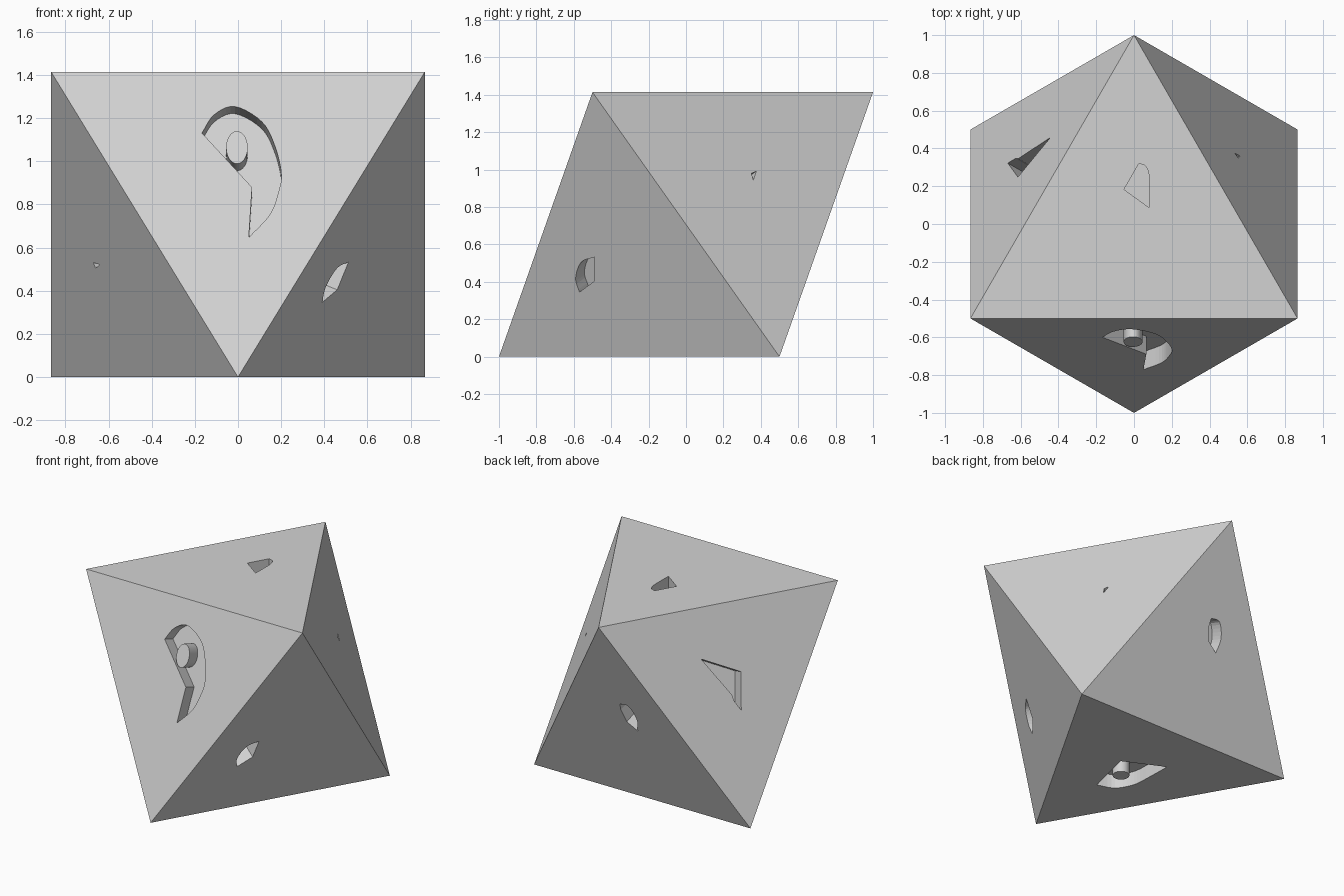
import bpy, bmesh, math
from mathutils import Vector, Matrix

cube = bpy.data.objects.get("Cube")
if cube:
    bpy.data.objects.remove(cube, do_unlink=True)

grey = bpy.data.materials.new("light_grey")
grey.use_nodes = True
colour = (0.65, 0.65, 0.65, 1)
grey.diffuse_color = colour
grey.node_tree.nodes["Principled BSDF"].inputs["Base Color"].default_value = colour

HEIGHT = math.sqrt(2)
DEPTH = 0.1
MIDDLE = Vector((0, 0, HEIGHT / 2))


def make_object(name, bm):
    bmesh.ops.recalc_face_normals(bm, faces=bm.faces)
    mesh = bpy.data.meshes.new(name)
    bm.to_mesh(mesh)
    bm.free()
    mesh.materials.append(grey)
    obj = bpy.data.objects.new(name, mesh)
    bpy.context.collection.objects.link(obj)
    return obj


def face_frame(azimuth, tilt):
    """Frame on a face: u level, v up the face, w outward."""
    a = math.radians(azimuth)
    flat = math.sqrt(1 - tilt * tilt)
    w = Vector((flat * math.cos(a), flat * math.sin(a), tilt))
    u = Vector((-math.sin(a), math.cos(a), 0))
    m = Matrix((u, w.cross(u), w)).transposed().to_4x4()
    m.translation = MIDDLE + w * HEIGHT / 2
    return m


def prism(bm, frame, points, low, high):
    rings = [[bm.verts.new(frame @ Vector((u, v, w))) for u, v in points]
             for w in (low, high)]
    bm.faces.new(rings[0])
    bm.faces.new(rings[1])
    n = len(points)
    for i in range(n):
        j = (i + 1) % n
        bm.faces.new((rings[0][i], rings[0][j], rings[1][j], rings[1][i]))


def rounded(points, steps=5):
    """Smooth curve through the points."""
    p = [Vector(q) for q in points]
    p = [2 * p[0] - p[1]] + p + [2 * p[-1] - p[-2]]
    out = []
    for a, b, c, d in zip(p, p[1:], p[2:], p[3:]):
        for k in range(steps):
            t = k / steps
            out.append(0.5 * (2 * b + (c - a) * t + (2 * a - 5 * b + 4 * c - d) * t**2
                              + (3 * b - a - 3 * c + d) * t**3))
    return out + [p[-2]]


def ellipse(cu, cv, ru, rv, n=32):
    return [(cu + ru * math.cos(math.tau * i / n), cv + rv * math.sin(math.tau * i / n))
            for i in range(n)]


# Eight-sided body resting on one face
bm = bmesh.new()
for z, turn in ((0, -90), (HEIGHT, 90)):
    for k in range(3):
        a = math.radians(turn + 120 * k)
        bm.verts.new((math.cos(a), math.sin(a), z))
bmesh.ops.convex_hull(bm, input=bm.verts)
body = make_object("octahedron_body", bm)

# Frames of the eight faces
T = 1 / 3
front, back = face_frame(-90, T), face_frame(90, -T)
front_left, front_right = face_frame(-30, -T), face_frame(-150, -T)
back_left, back_right = face_frame(30, T), face_frame(150, T)
top = Matrix.Translation((0, 0, HEIGHT))
bottom = Matrix.Rotation(math.pi, 4, "X")

# Recess outlines: (face, curved run, straight corners)
recesses = [
    (front, [(-.167, .2), (-.11, .29), (-.014, .33), (.11, .256), (.17, .139), (.2, .007),
             (.19, -.08), (.148, -.2), (.05, -.313)], [(.065, -.067)]),
    (bottom, [(.023, .35), (-.093, .305), (-.16, .19), (-.172, .055), (-.177, -.126)],
     [(.105, .01)]),
    (top, [(.026, .32), (.063, .304), (.08, .246), (.08, .087)], [(-.053, .183)]),
    (front_left, [(-.168, .065), (-.255, .036), (-.307, -.054), (-.299, -.134)],
     [(-.194, -.071)]),
    (back, [(.013, .326), (.084, .323), (.124, .22), (.108, .117)],
     [(.033, .173), (.008, .271)]),
    (back_right, [], [(-.176, .163), (.092, .03), (.055, -.22), (.013, -.15), (.006, -.11)]),
    (back_left, [], [(.027, .04), (.06, .052), (.031, .001)]),
    (front_right, [], [(-.15, .063), (-.096, .052), (-.145, .036)]),
]
bm = bmesh.new()
for frame, curve, corners in recesses:
    outline = (rounded(curve) if curve else []) + corners
    prism(bm, frame, outline, -DEPTH, 0.05)
cutter = make_object("recess_cutter", bm)
cutter.hide_render = True

# Cut the recesses into the body
cut = body.modifiers.new("recesses", "BOOLEAN")
cut.operation = "DIFFERENCE"
cut.solver = "EXACT"
cut.object = cutter
bpy.context.view_layer.objects.active = body
bpy.ops.object.modifier_apply(modifier=cut.name)
bpy.data.objects.remove(cutter, do_unlink=True)

# Round posts standing in the two large recesses, flush with the faces
for name, frame, shape in (("front_post", front, ellipse(-.005, .129, .05, .08)),
                           ("bottom_post", bottom, ellipse(-.017, .153, .055, .055))):
    bm = bmesh.new()
    prism(bm, frame, shape, -DEPTH - 0.01, 0)
    post = make_object(name, bm)
    bpy.ops.object.select_all(action="DESELECT")
    post.select_set(True)
    bpy.context.view_layer.objects.active = post
    bpy.ops.object.shade_smooth_by_angle(angle=math.radians(30))
